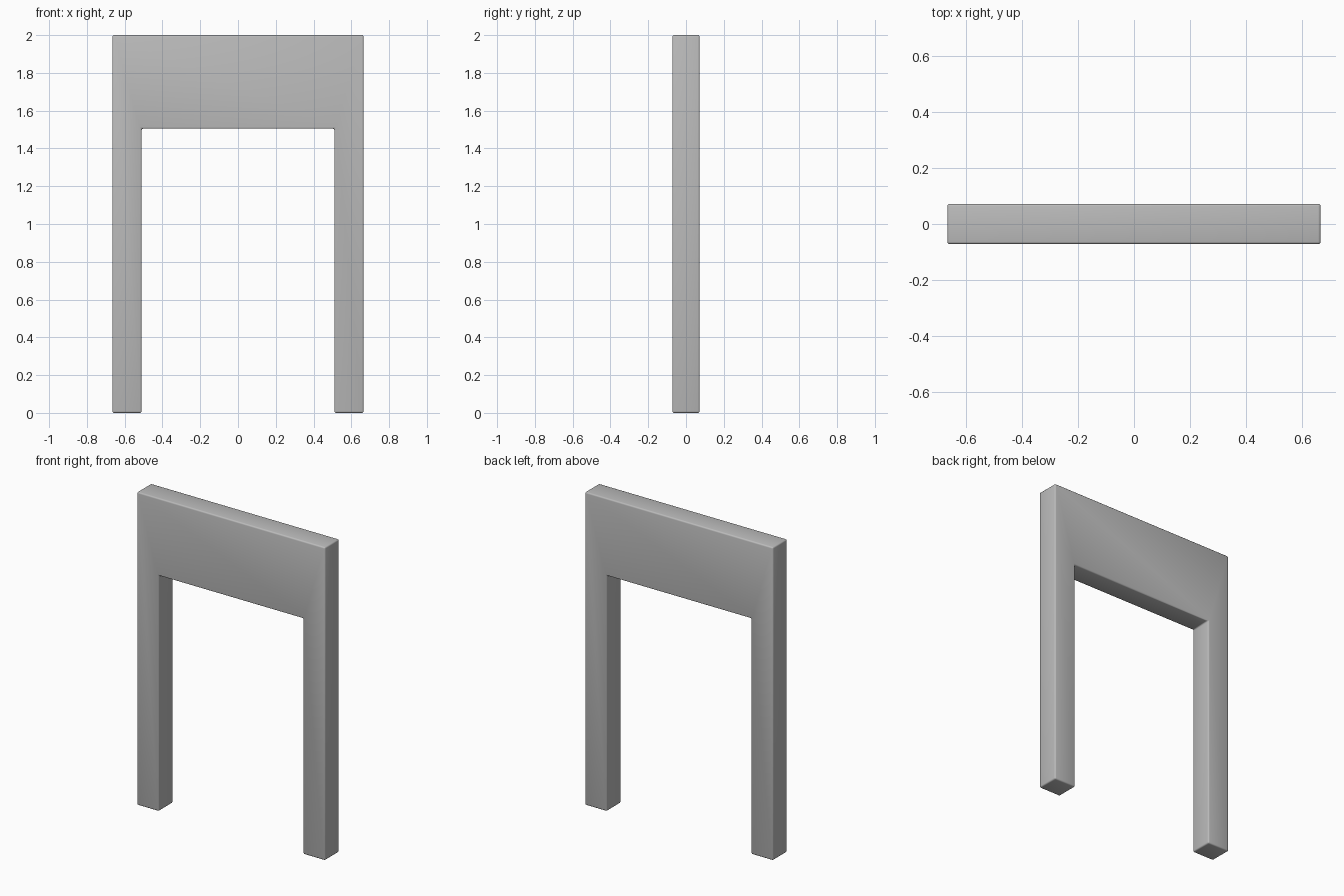
import bpy
import bmesh

cube = bpy.data.objects.get("Cube")
if cube:
    bpy.data.objects.remove(cube, do_unlink=True)

HALF_WIDTH, HALF_OPENING = 0.665, 0.51
HALF_DEPTH, HEIGHT, OPENING_HEIGHT = 0.072, 2.0, 1.505

grey = bpy.data.materials.new("plain grey")
grey.use_nodes = True
colour = (0.5, 0.5, 0.5, 1)
grey.diffuse_color = colour
grey.node_tree.nodes["Principled BSDF"].inputs["Base Color"].default_value = colour

# Outline of the two posts and the deep lintel, mirrored about the centre
right_half = [(HALF_OPENING, OPENING_HEIGHT), (HALF_OPENING, 0),
              (HALF_WIDTH, 0), (HALF_WIDTH, HEIGHT)]
outline = right_half + [(-x, z) for x, z in reversed(right_half)]

# Extrude the outline from front to back
bm = bmesh.new()
front = bm.faces.new([bm.verts.new((x, -HALF_DEPTH, z)) for x, z in outline])
back = bmesh.ops.extrude_face_region(bm, geom=[front], use_keep_orig=True)["geom"]
bmesh.ops.translate(bm, vec=(0, 2 * HALF_DEPTH, 0),
                    verts=[v for v in back if isinstance(v, bmesh.types.BMVert)])
bmesh.ops.recalc_face_normals(bm, faces=bm.faces)

# Softly rounded edges, including the inner corners of the opening
bmesh.ops.bevel(bm, geom=list(bm.edges), offset=0.009, segments=3,
                profile=0.5, affect='EDGES')
for face in bm.faces:
    face.smooth = True

mesh = bpy.data.meshes.new("door_frame")
bm.to_mesh(mesh)
bm.free()
mesh.materials.append(grey)
frame = bpy.data.objects.new("door_frame", mesh)
bpy.context.collection.objects.link(frame)
